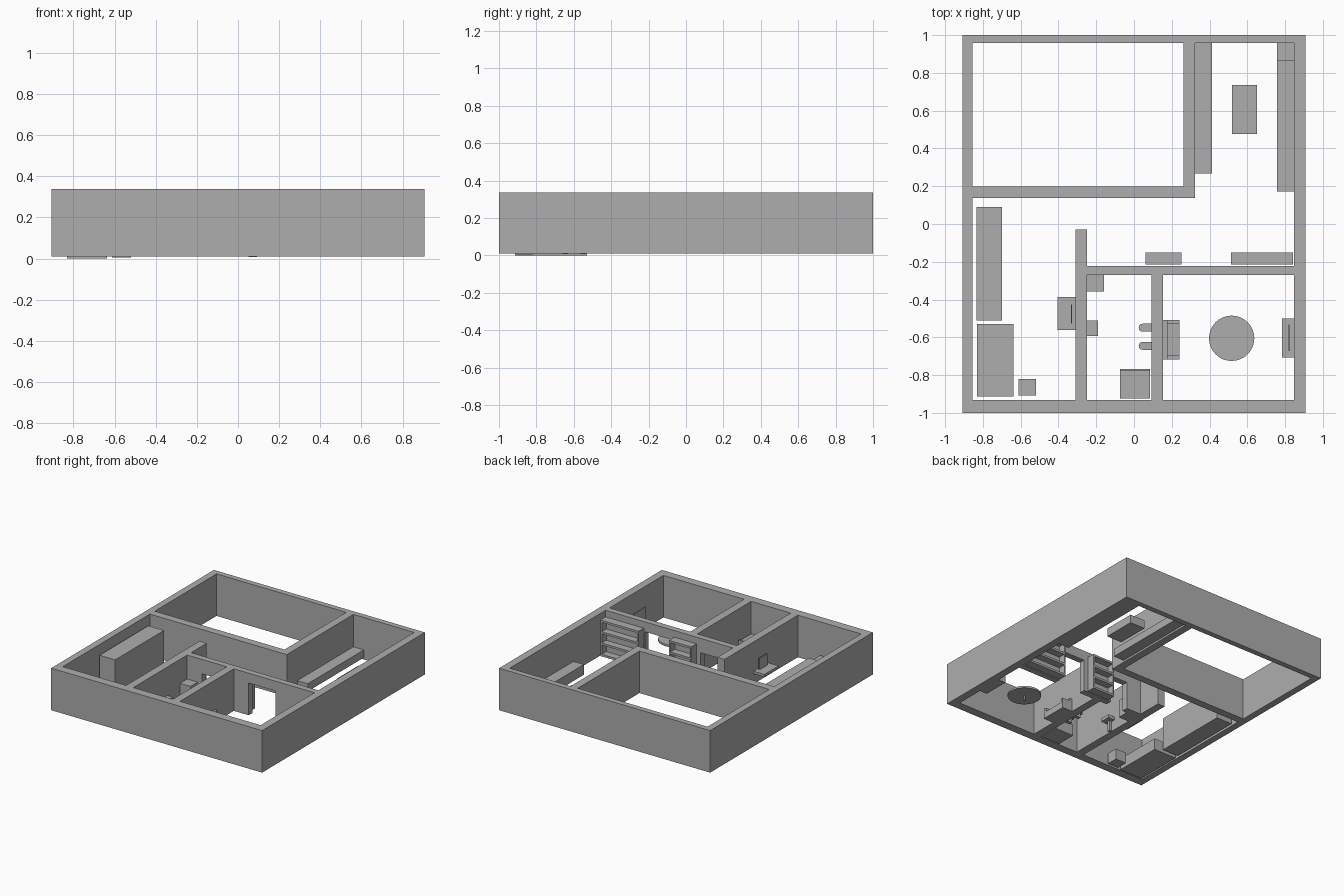
import bpy
import math

cube = bpy.data.objects.get("Cube")
if cube:
    bpy.data.objects.remove(cube, do_unlink=True)

GREY = (0.42, 0.42, 0.42, 1)
grey = bpy.data.materials.new("plain_grey")
grey.use_nodes = True
grey.diffuse_color = GREY
grey.node_tree.nodes["Principled BSDF"].inputs["Base Color"].default_value = GREY

FLOOR, TOP = 0.01, 0.337


def box(name, x, y, z=(FLOOR, TOP)):
    """Box from (min, max) ranges on each axis; full wall height by default."""
    bpy.ops.mesh.primitive_cube_add(size=1)
    ob = bpy.context.object
    ob.name = name
    ob.location = [(a + b) / 2 for a, b in (x, y, z)]
    ob.scale = [b - a for a, b in (x, y, z)]
    bpy.ops.object.transform_apply(location=True, rotation=False, scale=True)
    ob.data.materials.append(grey)


def cylinder(name, x, y, radius, z, sides=32):
    bpy.ops.mesh.primitive_cylinder_add(vertices=sides, radius=radius, depth=z[1] - z[0],
                                        location=(x, y, sum(z) / 2))
    ob = bpy.context.object
    ob.name = name
    ob.data.materials.append(grey)
    bpy.ops.object.shade_smooth_by_angle(angle=math.radians(30))


# Outer walls, open top and bottom
box("front_wall", (-0.908, 0.908), (-1, -0.932))
box("back_wall", (-0.908, 0.908), (0.957, 1))
box("left_wall", (0.847, 0.908), (-0.932, 0.957))
box("right_wall", (-0.908, -0.855), (-0.932, 0.957))

# Large back room
box("large_room_front_wall", (-0.855, 0.323), (0.138, 0.198))
box("large_room_side_wall", (0.262, 0.323), (0.198, 0.957))

# Small front rooms
box("hall_partition", (-0.31, -0.248), (-0.932, -0.03))
box("room_divider", (0.092, 0.153), (-0.932, -0.27))

# Cross wall with two doorways
cross = (-0.27, -0.222)
box("cross_wall_end", (-0.248, -0.12), cross)
box("cross_wall_middle", (0.03, 0.28), cross)
box("cross_wall_side", (0.51, 0.847), cross)
box("bathroom_lintel", (-0.12, 0.03), cross, (0.225, TOP))
box("bedroom_lintel", (0.28, 0.51), cross, (0.26, TOP))


# Open bookcases against the cross wall
def bookcase(name, x0, x1):
    y, z, t = (-0.214, -0.15), (FLOOR, 0.29), 0.012
    box(name + "_back", (x0, x1), (y[0], y[0] + 0.008), z)
    for side, x in (("right", x0), ("left", x1 - t)):
        box(f"{name}_{side}_side", (x, x + t), y, z)
    for i in range(4):
        h = FLOOR + i * 0.088
        box(f"{name}_shelf_{i}", (x0, x1), y, (h, h + 0.016))


bookcase("small_bookcase", 0.06, 0.252)
bookcase("large_bookcase", 0.513, 0.842)

# Back living area
box("long_low_cabinet", (0.323, 0.413), (0.268, 0.957), (0.025, 0.085))
box("coffee_table", (0.52, 0.65), (0.477, 0.737), (FLOOR, 0.075))
box("side_bench", (0.758, 0.847), (0.173, 0.863), (FLOOR, 0.09))
box("bench_end", (0.758, 0.847), (0.863, 0.957), (FLOOR, 0.11))

# Hall furniture
box("tall_wardrobe", (-0.835, -0.70), (-0.51, 0.09), (FLOOR, 0.27))
box("bed", (-0.832, -0.638), (-0.913, -0.53), (0, 0.09))
box("stool", (-0.612, -0.52), (-0.907, -0.82), (0.005, 0.09))
box("wall_desk", (-0.405, -0.31), (-0.561, -0.386), (0.09, 0.11))
box("desk_screen", (-0.333, -0.327), (-0.527, -0.427), (0.11, 0.20))

# Front sitting room
cylinder("round_table_top", 0.517, -0.605, 0.12, (0.045, 0.06))
cylinder("round_table_leg", 0.517, -0.605, 0.008, (FLOOR, 0.045), 12)
box("screen_console", (0.784, 0.847), (-0.707, -0.50), (FLOOR, 0.08))
box("console_screen", (0.817, 0.823), (-0.672, -0.532), (0.08, 0.20))
box("armchair_seat", (0.177, 0.241), (-0.693, -0.527), (FLOOR, 0.06))
box("armchair_back", (0.153, 0.177), (-0.717, -0.507), (FLOOR, 0.11))
for side, y in (("right", (-0.717, -0.693)), ("left", (-0.527, -0.507))):
    box(f"armchair_{side}_arm", (0.177, 0.241), y, (FLOOR, 0.09))

# Bathroom
box("corner_cabinet", (-0.248, -0.158), (-0.357, -0.27), (FLOOR, 0.15))
box("basin", (-0.248, -0.19), (-0.592, -0.512), (0.09, 0.115))
box("basin_rim", (-0.24, -0.2), (-0.58, -0.524), (0.115, 0.118))
box("basin_stand", (-0.245, -0.225), (-0.562, -0.542), (FLOOR, 0.09))
box("shower_base", (-0.075, 0.085), (-0.923, -0.778), (FLOOR, 0.09))
box("shower_front", (-0.075, 0.085), (-0.778, -0.768), (FLOOR, 0.10))
for name, y in (("toilet", -0.645), ("bidet", -0.549)):
    r = 0.021
    box(name + "_body", (0.046, 0.092), (y - r, y + r), (0.05, 0.085))
    cylinder(name + "_bowl", 0.046, y, r, (0.05, 0.085), 24)
    box(name + "_foot", (0.05, 0.092), (y - 0.014, y + 0.014), (0.008, 0.05))
